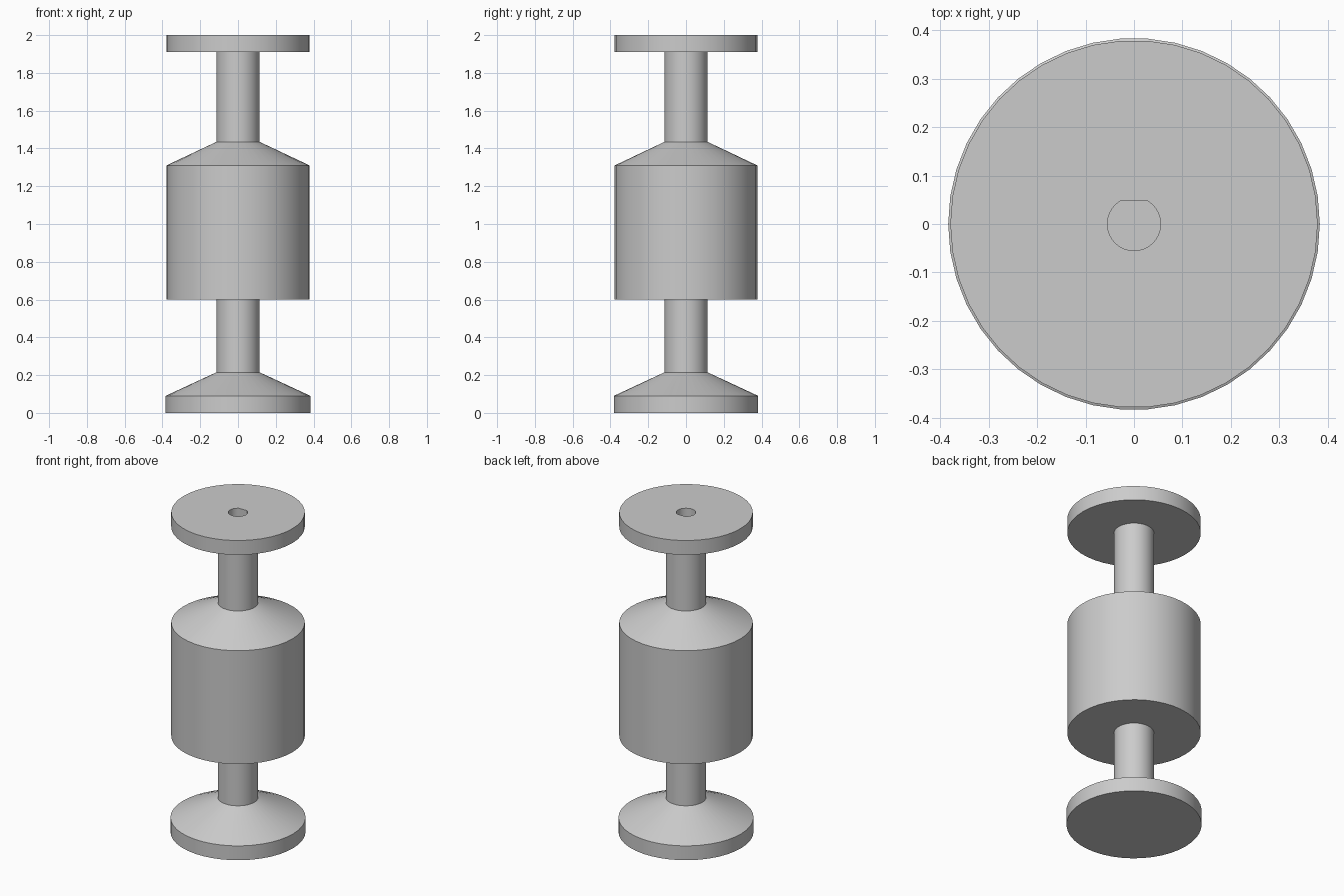
import bpy
import bmesh
from math import cos, sin, pi, radians

SIDES = 42
FLANGE_R, BASE_R, SHAFT_R = 0.379, 0.3835, 0.114
BORE_R, BORE_FLAT = 0.055, 0.048

cube = bpy.data.objects.get("Cube")
if cube:
    bpy.data.objects.remove(cube, do_unlink=True)

grey = bpy.data.materials.new("plain grey")
grey.use_nodes = True
grey.diffuse_color = (0.6, 0.6, 0.6, 1)
grey.node_tree.nodes["Principled BSDF"].inputs["Base Color"].default_value = grey.diffuse_color


def turned(name, profile, flat=None):
    """Closed turned solid from (radius, z) rings; flat limits y to make a D shape."""
    bm = bmesh.new()
    rings = []
    for r, z in profile:
        ring = []
        for i in range(SIDES):
            a = 2 * pi * i / SIDES
            y = r * sin(a)
            ring.append(bm.verts.new((r * cos(a), y if flat is None else min(y, flat), z)))
        rings.append(ring)
    for low, high in zip(rings, rings[1:]):
        for i in range(SIDES):
            j = (i + 1) % SIDES
            bm.faces.new((low[i], low[j], high[j], high[i]))
    bm.faces.new(reversed(rings[0]))
    bm.faces.new(rings[-1])
    mesh = bpy.data.meshes.new(name)
    bm.to_mesh(mesh)
    bm.free()
    mesh.materials.append(grey)
    obj = bpy.data.objects.new(name, mesh)
    bpy.context.collection.objects.link(obj)
    return obj


def activate(obj):
    bpy.ops.object.select_all(action="DESELECT")
    obj.select_set(True)
    bpy.context.view_layer.objects.active = obj


# Sections of the spindle, stacked from the floor up
base = turned("base_flange", [(BASE_R, 0), (BASE_R, 0.09), (SHAFT_R, 0.215)])
lower_shaft = turned("lower_shaft", [(SHAFT_R, 0.215), (SHAFT_R, 0.6)])
drum = turned("drum", [(FLANGE_R, 0.6), (FLANGE_R, 1.31), (SHAFT_R, 1.435)])
upper_shaft = turned("upper_shaft", [(SHAFT_R, 1.435), (SHAFT_R, 1.91)])
top = turned("top_flange", [(FLANGE_R, 1.91), (FLANGE_R, 2)])

# D-shaped blind bore down through the top flange into the shaft
cutter = turned("bore_cutter", [(BORE_R, 1.6), (BORE_R, 2.1)], BORE_FLAT)
cutter.hide_render = True
for part in (upper_shaft, top):
    bore = part.modifiers.new("bore", "BOOLEAN")
    bore.operation = "DIFFERENCE"
    bore.solver = "EXACT"
    bore.object = cutter
    activate(part)
    bpy.ops.object.modifier_apply(modifier=bore.name)
bpy.data.objects.remove(cutter, do_unlink=True)

# Smooth round sides, crisp rims
for part in (base, lower_shaft, drum, upper_shaft, top):
    activate(part)
    bpy.ops.object.shade_smooth_by_angle(angle=radians(20))
